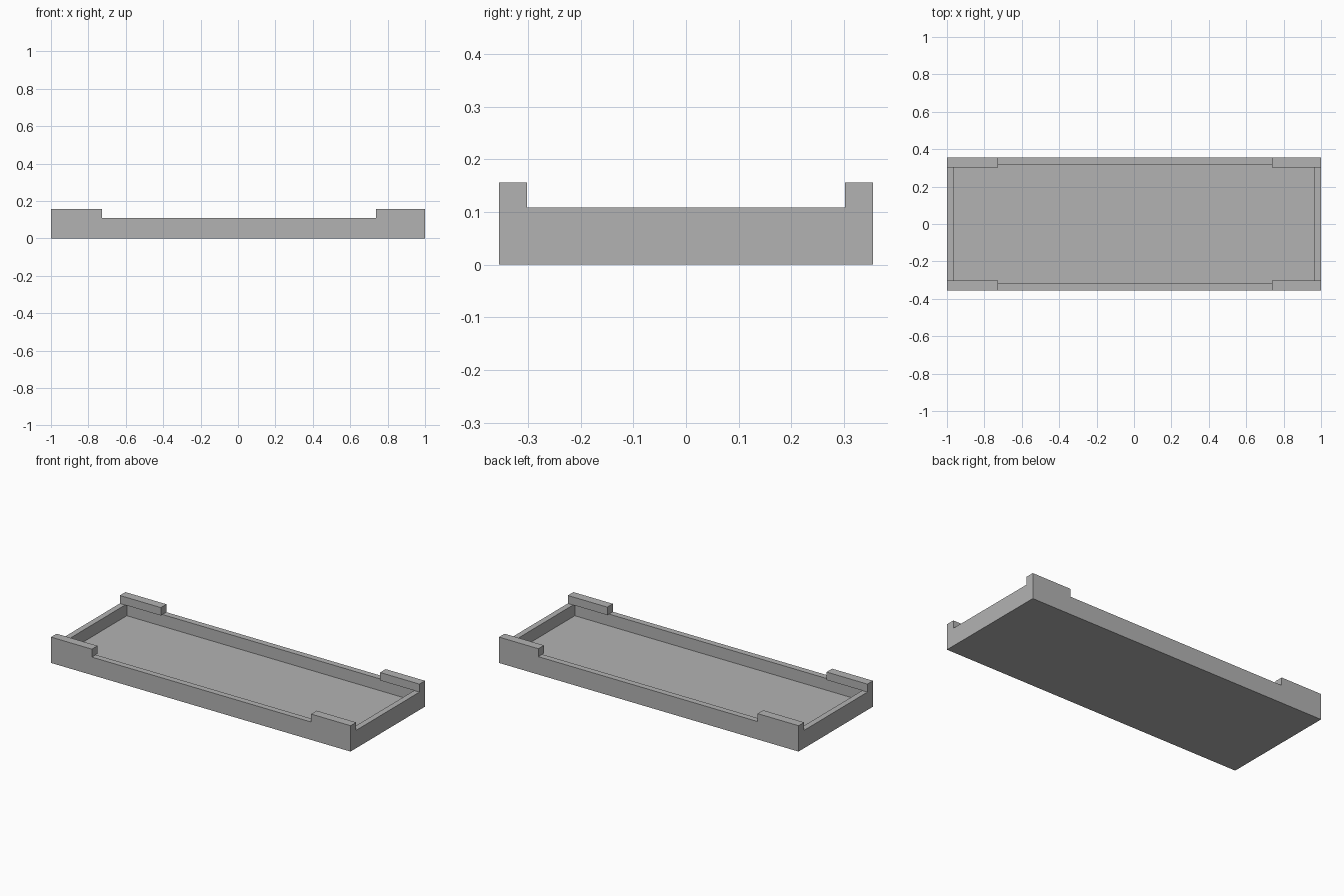
import bpy
import bmesh
from mathutils import Vector

# Remove the default cube
cube = bpy.data.objects.get("Cube")
if cube:
    bpy.data.objects.remove(cube, do_unlink=True)

# Single grey material
grey = bpy.data.materials.new("plain grey")
grey.use_nodes = True
colour = (0.45, 0.45, 0.45, 1)
grey.diffuse_color = colour
grey.node_tree.nodes["Principled BSDF"].inputs["Base Color"].default_value = colour

HALF_X, HALF_Y = 1.0, 0.355        # outer half sizes
INNER_X, INNER_Y = 0.965, 0.318    # recess half sizes
FLOOR, RIM, TOP = 0.037, 0.108, 0.156


def add_box(bm, low, high):
    """Add an axis-aligned box between two corners."""
    low, high = Vector(low), Vector(high)
    verts = bmesh.ops.create_cube(bm, size=1)["verts"]
    for v in verts:
        v.co = (low + high) / 2 + v.co * (high - low)


def finish(bm, name):
    """Turn the bmesh into a flat-shaded object."""
    bmesh.ops.recalc_face_normals(bm, faces=bm.faces)
    mesh = bpy.data.meshes.new(name)
    bm.to_mesh(mesh)
    bm.free()
    mesh.materials.append(grey)
    obj = bpy.data.objects.new(name, mesh)
    bpy.context.collection.objects.link(obj)
    return obj


# Tray: a box whose top is inset and sunk to the floor
bm = bmesh.new()
add_box(bm, (-HALF_X, -HALF_Y, 0), (HALF_X, HALF_Y, RIM))
bm.normal_update()
top = max(bm.faces, key=lambda f: f.normal.z)
bmesh.ops.inset_individual(bm, faces=[top], thickness=0.02)
for v in top.verts:
    v.co.x = INNER_X if v.co.x > 0 else -INNER_X
    v.co.y = INNER_Y if v.co.y > 0 else -INNER_Y
sunk = bmesh.ops.extrude_discrete_faces(bm, faces=[top])["faces"]
for v in sunk[0].verts:
    v.co.z = FLOOR
finish(bm, "tray")

# Raised corner lips, overhanging the long walls slightly
LIP_Y = 0.302
for side, x0, x1 in (("right", -HALF_X, -0.727), ("left", 0.737, HALF_X)):
    for end, y0, y1 in (("front", -HALF_Y, -LIP_Y), ("back", LIP_Y, HALF_Y)):
        bm = bmesh.new()
        add_box(bm, (x0, y0, RIM), (x1, y1, TOP))
        finish(bm, f"{end}_{side}_corner_lip")
